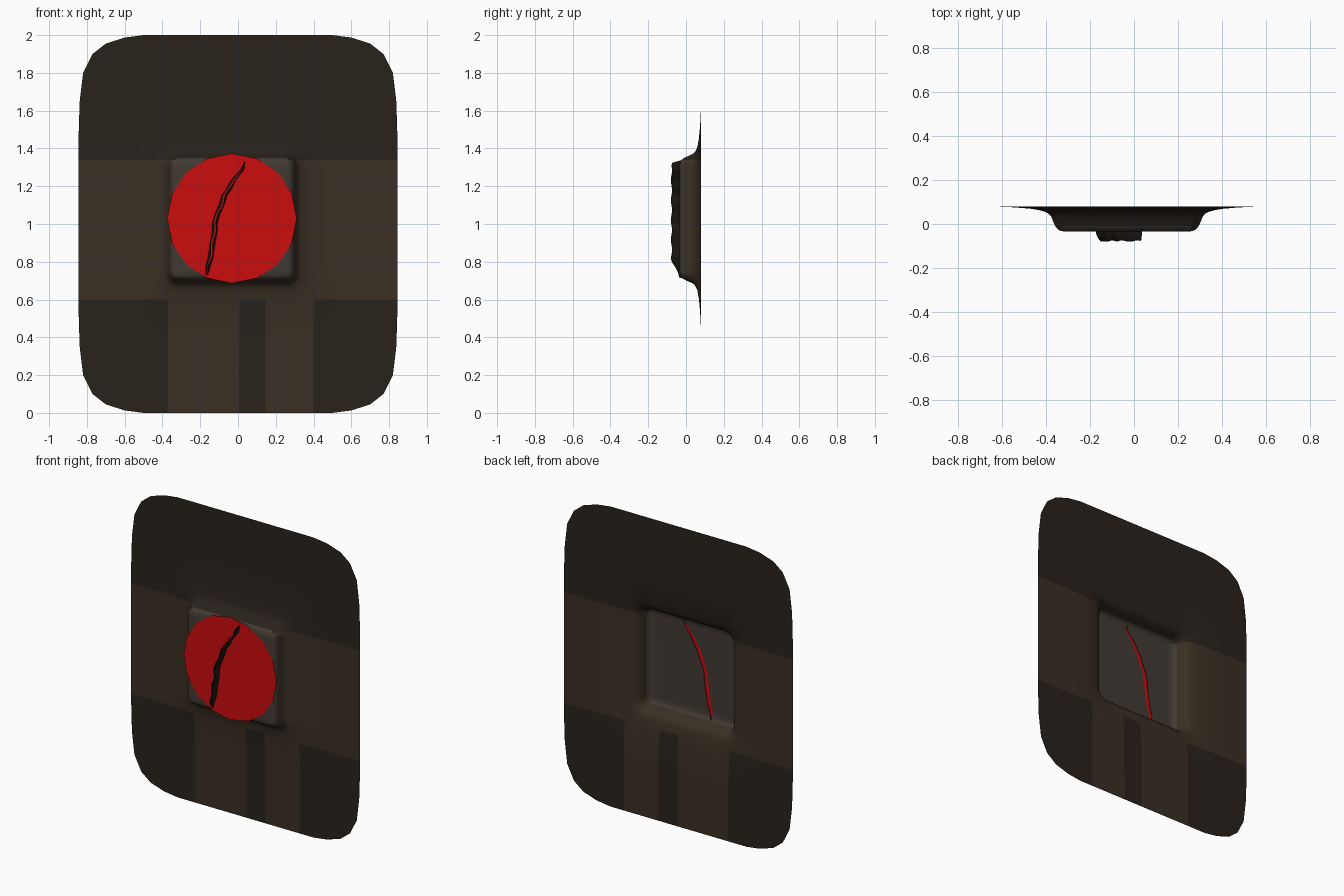
import bpy, bmesh, math

if "Cube" in bpy.data.objects:
    bpy.data.objects.remove(bpy.data.objects["Cube"])


def interp(x, pts):
    """Piecewise linear lookup."""
    if x <= pts[0][0]:
        return pts[0][1]
    for (a, va), (b, vb) in zip(pts, pts[1:]):
        if x <= b:
            return va + (vb - va) * (x - a) / (b - a)
    return pts[-1][1]


def material(name, rgb):
    m = bpy.data.materials.new(name)
    m.diffuse_color = (*rgb, 1)
    m.use_nodes = True
    m.node_tree.nodes["Principled BSDF"].inputs["Base Color"].default_value = m.diffuse_color
    return m


def make_object(name, bm, mats):
    mesh = bpy.data.meshes.new(name)
    bm.to_mesh(mesh)
    bm.free()
    ob = bpy.data.objects.new(name, mesh)
    bpy.context.collection.objects.link(ob)
    for m in mats:
        mesh.materials.append(m)
    return ob


dark = material("dark_bark", (0.022, 0.016, 0.011))
brown = material("brown_bark", (0.042, 0.029, 0.017))
floor = material("recess_bark", (0.055, 0.043, 0.033))
black = material("crack_dark", (0.012, 0.009, 0.007))
red = material("red_glow", (0.6, 0.004, 0.004))

# Profiles: outline half width, bulge section, crack path, crack depth
HALF = [(0.3, .845), (.5, .843), (.65, .838), (.8, .82), (.9, .77), (.955, .70), (.987, .60), (1, .50)]
SECTION = [(-.045, -.034), (-.02, -.027), (-.008, -.012), (0, .005), (.012, .035), (.025, .049),
           (.05, .06), (.1, .069), (.18, .076), (.28, .08)]
PATH = [(0.0, -.17), (.73, -.166), (.78, -.158), (.82, -.146), (.9, -.134), (.96, -.124), (1.0, -.124),
        (1.06, -.106), (1.11, -.084), (1.15, -.072), (1.19, -.045), (1.23, -.026), (1.27, .008),
        (1.29, .024), (1.335, .038), (2, .045)]
GAP = [(.715, 0), (.74, .010), (.8, .014), (1.2, .015), (1.28, .011), (1.335, 0)]
TIP = [(.715, -.034), (.76, -.056), (.8, -.076), (.815, -.08), (1.31, -.08), (1.33, -.07), (1.335, -.034)]
CX, CZ = -.032, 1.028


def box_distance(x, z, r=.05):
    qx, qz = abs(x - CX) - .333 + r, abs(z - CZ) - .329 + r
    return math.hypot(max(qx, 0), max(qz, 0)) + min(max(qx, qz), 0) - r


def depth(x, z):
    return interp(box_distance(x, z), SECTION)


# Row heights, dense around the bulge and at the outline corners
rows = {round(.6 + i * .0125, 4) for i in range(69)}
rows |= {.715, .73, 1.335}
rows |= {round(1 + s * t, 4) for s in (-1, 1) for t, _ in HALF[1:]}
rows |= {.25, .3, .41, .45, .55, 1.55, 1.6, 1.73}
rows = sorted(rows)


# Bark sheet: two halves meeting along the open crack
def half_row(z, side):
    edge = interp(z, PATH) + side * interp(z, GAP)
    outer = side * interp(abs(z - 1), HALF)
    wall = CX + side * .333
    near = [edge + (wall - side * .05 - edge) * i / 12 for i in range(12)]
    slope = [wall + side * o for o in (-.05, -.04, -.025, -.015, -.007, 0, .006, .012, .024, .04, .065)]
    far = [wall + side * .1 + (outer - wall - side * .1) * i / 8 for i in range(9)]
    xs = near + slope + far
    return xs if side > 0 else xs[::-1]


bm = bmesh.new()
for side in (-1, 1):
    grid = [[bm.verts.new((x, depth(x, z), z)) for x in half_row(z, side)] for z in rows]
    for a, b in zip(grid, grid[1:]):
        for j in range(len(a) - 1):
            f = bm.faces.new((a[j], a[j + 1], b[j + 1], b[j]))
            c = f.calc_center_median()
            if box_distance(c.x, c.z) < -.01:
                f.material_index = 2
            elif .6 < c.z < 1.34 or (c.z < .6 and -.37 < c.x < .39 and abs(c.x - .07) > .06):
                f.material_index = 1
bmesh.ops.remove_doubles(bm, verts=bm.verts, dist=.0002)
for f in bm.faces:
    f.smooth = True
make_object("bark_sheet", bm, [dark, brown, floor])

# Crack lips: thin walls rising through the disc
bm = bmesh.new()
crack_rows = [z for z in rows if .715 <= z <= 1.335]
for side in (-1, 1):
    strip = []
    for z in crack_rows:
        c, g, tip = interp(z, PATH), interp(z, GAP), interp(z, TIP)
        base = depth(c, z)
        tip = min(tip, base)
        wob = .004 * math.sin(z * 47)
        strip.append([bm.verts.new(p) for p in (
            (c + side * g, base, z),
            (c + side * g * .8 + wob * .5, base + (tip - base) * .5, z),
            (c + side * g * .25 + wob, tip + .003 * (1 + math.sin(z * 60)) * (g > 0), z))])
    for a, b in zip(strip, strip[1:]):
        for j in range(2):
            bm.faces.new((a[j], b[j], b[j + 1], a[j + 1]))
bmesh.ops.remove_doubles(bm, verts=bm.verts, dist=.0002)
make_object("crack_lips", bm, [black])

# Red sixteen-sided disc lying just in front of the bulge
bm = bmesh.new()
ring = [bm.verts.new((-.032 + .343 * math.sin(math.tau * i / 16), -.037,
                      1.03 + .343 * math.cos(math.tau * i / 16))) for i in range(16)]
bm.faces.new(ring)
bm.normal_update()
if bm.faces[:][0].normal.y > 0:
    bmesh.ops.reverse_faces(bm, faces=bm.faces[:])
make_object("red_disc", bm, [red])
